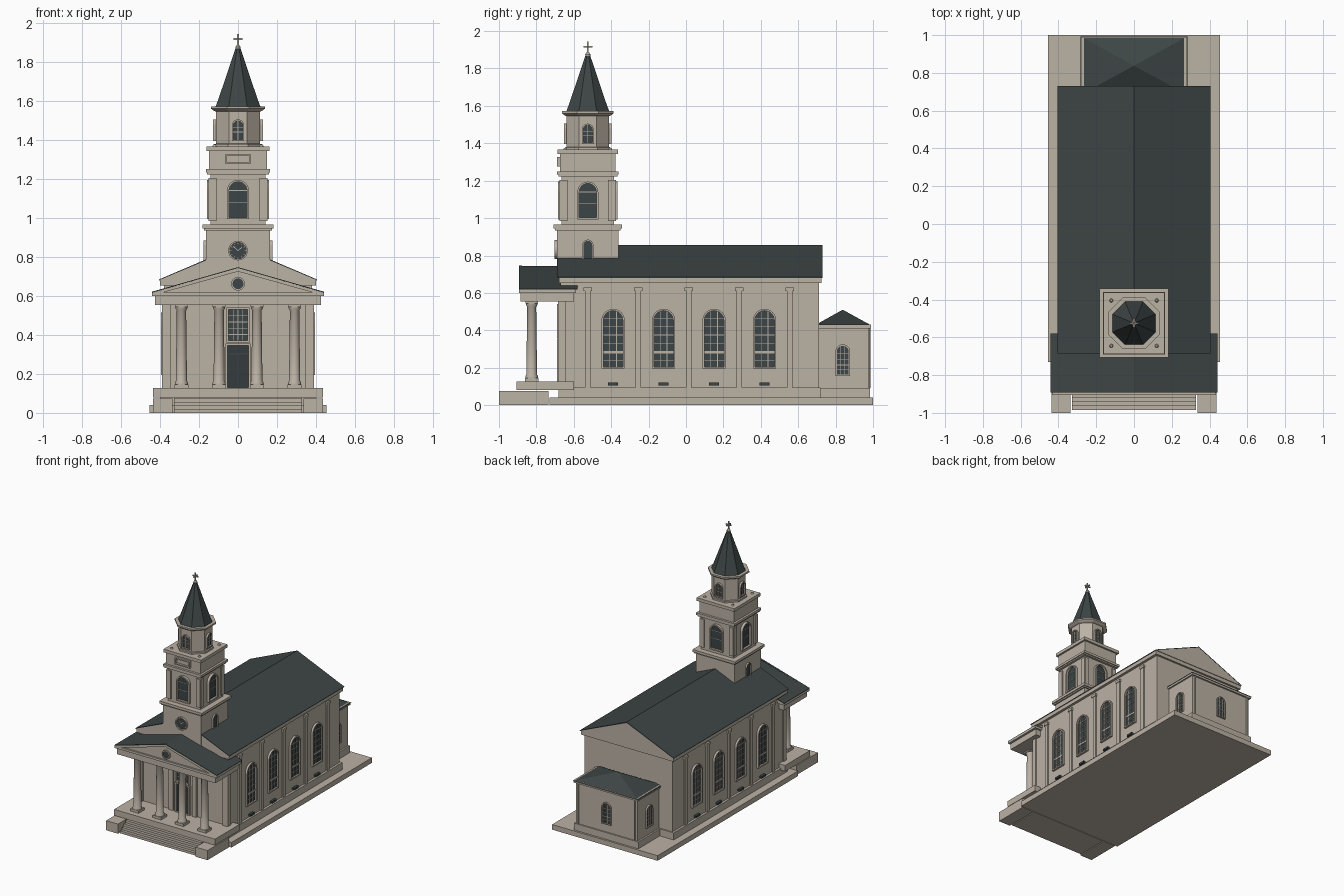
import bpy, bmesh, math
from mathutils import Matrix, Vector

if "Cube" in bpy.data.objects:
    bpy.data.objects.remove(bpy.data.objects["Cube"])


def material(name, rgb):
    m = bpy.data.materials.new(name)
    m.diffuse_color = (*rgb, 1)
    m.use_nodes = True
    m.node_tree.nodes["Principled BSDF"].inputs["Base Color"].default_value = m.diffuse_color
    return m


STONE = material("warm stone", (0.50, 0.445, 0.375))
SLATE = material("dark slate", (0.048, 0.06, 0.06))
GLASS = material("dark glass", (0.045, 0.058, 0.062))
DOOR = material("dark door", (0.035, 0.044, 0.048))


def finish(name, bm, mat, smooth=False, mtx=None):
    if mtx:
        bm.transform(mtx)
    bmesh.ops.recalc_face_normals(bm, faces=bm.faces)
    me = bpy.data.meshes.new(name)
    bm.to_mesh(me)
    bm.free()
    me.materials.append(mat)
    if smooth:
        for p in me.polygons:
            p.use_smooth = True
        me.set_sharp_from_angle(angle=math.radians(35))
    ob = bpy.data.objects.new(name, me)
    bpy.context.collection.objects.link(ob)
    return ob


def box(name, x, y, z, mat=STONE, mtx=None):
    """Box from (min, max) pairs."""
    bm = bmesh.new()
    bmesh.ops.create_cube(bm, size=1)
    for v in bm.verts:
        v.co = Vector([(r[0] + r[1]) / 2 + c * (r[1] - r[0]) for r, c in zip((x, y, z), v.co)])
    return finish(name, bm, mat, mtx=mtx)


def prism(name, pts, y0, y1, mat=STONE, mtx=None):
    """Extrude an (x, z) outline along y."""
    bm = bmesh.new()
    a = [bm.verts.new((p[0], y0, p[1])) for p in pts]
    b = [bm.verts.new((p[0], y1, p[1])) for p in pts]
    bm.faces.new(a)
    bm.faces.new(b)
    n = len(pts)
    for i in range(n):
        bm.faces.new((a[i], a[(i + 1) % n], b[(i + 1) % n], b[i]))
    return finish(name, bm, mat, mtx=mtx)


def ring(name, outer, inner, y0, y1, mtx):
    """Frame between two matching (x, z) outlines."""
    bm = bmesh.new()
    loops = [[bm.verts.new((p[0], y, p[1])) for p in pts]
             for pts, y in ((outer, y0), (outer, y1), (inner, y1), (inner, y0))]
    n = len(outer)
    for k in range(4):
        a, b = loops[k], loops[(k + 1) % 4]
        for i in range(n):
            bm.faces.new((a[i], a[(i + 1) % n], b[(i + 1) % n], b[i]))
    return finish(name, bm, STONE, mtx=mtx)


def lathe(name, x, y, profile, seg=20, turn=0.0, mat=STONE, smooth=True):
    """Stack of rings from (radius, z) points."""
    bm = bmesh.new()
    loops = [[bm.verts.new((x + r * math.cos(turn + 2 * math.pi * i / seg),
                            y + r * math.sin(turn + 2 * math.pi * i / seg), z)) for i in range(seg)]
             for r, z in profile]
    for a, b in zip(loops, loops[1:]):
        for i in range(seg):
            bm.faces.new((a[i], a[(i + 1) % seg], b[(i + 1) % seg], b[i]))
    bm.faces.new(loops[0])
    bm.faces.new(loops[-1])
    return finish(name, bm, mat, smooth)


def wall(x, y, deg):
    """Matrix for a wall point; 0 faces the front, 90 faces +x."""
    return Matrix.Translation((x, y, 0)) @ Matrix.Rotation(math.radians(deg), 4, 'Z')


def arch(w, z0, z1, n=12):
    r = w / 2
    return [(-r, z0), (r, z0)] + [(r * math.cos(math.pi * i / n), z1 - r + r * math.sin(math.pi * i / n))
                                  for i in range(n + 1)]


def circle(r, z, n=24):
    return [(r * math.cos(2 * math.pi * i / n), z + r * math.sin(2 * math.pi * i / n)) for i in range(n)]


def arched_window(name, m, w, z0, z1, t=0.01, bars_u=(), bars_z=(), out=0.012):
    ring(name + "_frame", arch(w, z0, z1), arch(w - 2 * t, z0 + t, z1 - t), -out, 0.002, m)
    prism(name + "_glass", arch(w - 1.8 * t, z0 + t * .9, z1 - t * .9), -0.004, 0.002, GLASS, m)
    r = w / 2 - t
    top = z1 - w / 2
    for u in bars_u:
        box(name + "_bar", (u - .002, u + .002), (-.007, 0), (z0 + t, top + math.sqrt(r * r - u * u)), mtx=m)
    for z, th in bars_z:
        h = r if z < top else math.sqrt(max(r * r - (z - top) ** 2, 0))
        box(name + "_rail", (-h, h), (-.007, 0), (z - th / 2, z + th / 2), mtx=m)


def gable_roof(name, half, y0, y1, z0, z1, t=0.007):
    prism(name + "_gable", [(-half, z0), (half, z0), (0, z1 - t)], y0, y1)
    prism(name + "_slates", [(half, z0), (half, z0 + t * .6), (0, z1), (-half, z0 + t * .6), (-half, z0), (0, z1 - t)],
          y0 - .001, y1 + .001, SLATE)


# plinth, steps and portico floor
box("plinth", (-.455, .455), (-.73, 1), (0, .04))
for s in (-1, 1):
    box("step_cheek", sorted((s * .335, s * .437)), (-1, -.735), (0, .075))
for i in range(4):
    box("step", (-.327, .327), (-.985 + .022 * i, -.735), (.019 * i, .019 * (i + 1)))
box("portico_floor", (-.435, .435), (-.905, -.6), (.08, .127))

# nave
box("nave_base", (-.398, .398), (-.683, .72), (.04, .095))
box("nave_walls", (-.38, .38), (-.67, .71), (.09, .655))
box("nave_cornice", (-.4, .4), (-.68, .725), (.652, .682))
gable_roof("nave_roof", .405, -.685, .73, .68, .857)
for s in (-1, 1):
    for i in range(5):
        m = wall(s * .38, -.525 + .27 * i, 90 * s)
        box("nave_pilaster", (-.015, .015), (-.01, 0), (.09, .61), mtx=m)
        box("pilaster_cap", (-.022, .022), (-.014, 0), (.61, .63), mtx=m)
    for i in range(4):
        m = wall(s * .38, -.39 + .27 * i, 90 * s)
        arched_window("nave_window", m, .124, .195, .515, bars_u=(-.018, .018), out=.016,
                      bars_z=((.24, .003), (.283, .012), (.33, .003), (.375, .003), (.42, .003), (.462, .005)))
        box("cellar_vent", (-.026, .026), (-.019, 0), (.106, .121), GLASS, mtx=m)
    # pilasters on the entrance wall and nave corners
    for x in (.365, .1):
        box("entrance_pilaster", (s * x - .018, s * x + .018), (-.685, -.66), (.127, .555))
    box("corner_pilaster", sorted((s * .37, s * .39)), (-.68, -.645), (.09, .635))
    for x in (.29, .097):
        lathe("portico_column", s * x, -.825, [(.034, .145), (.034, .155), (.028, .165), (.027, .3),
              (.024, .525), (.03, .535), (.03, .545)])
        box("column_base", (s * x - .036, s * x + .036), (-.861, -.789), (.127, .146))
        box("column_cap", (s * x - .033, s * x + .033), (-.858, -.792), (.543, .557))

# entrance door and window over it
m = wall(0, -.67, 0)
rect = lambda h, a, b: [(-h, a), (h, a), (h, b), (-h, b)]
ring("door_frame", rect(.064, .127, .355), rect(.053, .13, .345), -.02, 0, m)
box("door", (-.054, .054), (-.006, 0), (.128, .347), DOOR, m)
box("door_split", (-.0015, .0015), (-.009, 0), (.13, .3), GLASS, m)
box("door_rail", (-.053, .053), (-.009, 0), (.3, .306), GLASS, m)
ring("entrance_window_frame", rect(.058, .36, .54), rect(.048, .37, .53), -.02, 0, m)
box("entrance_window_glass", (-.05, .05), (-.005, 0), (.368, .532), GLASS, m)
for u in (-.024, 0, .024):
    box("entrance_window_bar", (u - .002, u + .002), (-.009, 0), (.37, .53), mtx=m)
for i in range(1, 5):
    z = .37 + .032 * i
    box("entrance_window_rail", (-.048, .048), (-.009, 0), (z - .002, z + .002), mtx=m)

# portico top
box("entablature", (-.425, .425), (-.885, -.6), (.553, .6))
box("entablature_cornice", (-.442, .442), (-.893, -.587), (.6, .618))
gable_roof("portico_roof", .442, -.88, -.58, .617, .745)
for s in (-1, 1):
    prism("raking_trim", [(s * .442, .617), (0, .742), (0, .725), (s * .385, .617)], -.893, -.878)
    prism("raking_slates", [(s * .442, .618), (s * .442, .621), (0, .747), (0, .741)], -.893, -.878, SLATE)
m = wall(0, -.88, 0)
ring("oculus_frame", circle(.035, .662), circle(.028, .662), -.01, 0, m)
prism("oculus_glass", circle(.029, .662), -.004, .001, GLASS, m)

# tower stages, all square about the tower axis
TY = -.525


def block(name, h, z0, z1):
    box(name, (-h, h), (TY - h, TY + h), (z0, z1))


block("tower_base", .165, .62, .937)
block("base_cornice", .175, .935, .95)
block("base_cornice_top", .183, .945, .965)
block("belfry", .14, .96, 1.23)
block("belfry_cornice", .158, 1.222, 1.235)
block("belfry_cornice_top", .165, 1.232, 1.25)
block("attic", .148, 1.25, 1.345)
block("attic_cornice", .162, 1.342, 1.366)
for k in range(4):
    a = math.radians(90 * k)
    sx, sy = math.sin(a), -math.cos(a)
    m = wall(sx * .14, TY + sy * .14, 90 * k)
    for u in (-.127, .127):
        box("belfry_pilaster", (u - .018, u + .018), (-.01, 0), (.985, 1.205), mtx=m)
    arched_window("belfry_window", m, .112, .993, 1.195, bars_z=((1.08, .004), (1.14, .004)), out=.02)
    m = wall(sx * .113, TY + sy * .113, 90 * k)
    arched_window("lantern_window", m, .064, 1.395, 1.505, .008, bars_u=(0,), bars_z=((1.44, .003), (1.465, .003)), out=.014)
    if k % 2:
        m = wall(sx * .165, TY + sy * .165, 90 * k)
        arched_window("tower_base_window", m, .06, .775, .885, .006)
    q = math.radians(45 + 90 * k)
    lathe("corner_knob", .17 * math.cos(q), TY + .17 * math.sin(q), [(.01, 1.364), (.01, 1.37), (.006, 1.376)], 10)

# attic panel
m = wall(0, TY - .148, 0)
ring("attic_panel_frame", rect(.065, 1.275, 1.328), rect(.056, 1.284, 1.319), -.016, 0, m)

# clock
m = wall(0, TY - .165, 0)
ring("clock_rim", circle(.05, .832), circle(.042, .832), -.014, 0, m)
prism("clock_face", circle(.043, .832), -.005, .001, GLASS, m)
for ang, ln in ((50, .026), (-48, .034)):
    h = m @ Matrix.Translation((0, 0, .832)) @ Matrix.Rotation(math.radians(ang), 4, 'Y')
    box("clock_hand", (-.002, .002), (-.008, 0), (0, ln), mtx=h)
for i in range(12):
    h = m @ Matrix.Translation((0, 0, .832)) @ Matrix.Rotation(math.radians(30 * i), 4, 'Y')
    box("clock_mark", (-.0015, .0015), (-.007, 0), (.034, .04), mtx=h)

# eight-sided lantern and spire
C = 1 / math.cos(math.pi / 8)
lathe("lantern", 0, TY, [(.122 * C, 1.366), (.122 * C, 1.378), (.113 * C, 1.38), (.113 * C, 1.545), (.125 * C, 1.55),
      (.138 * C, 1.56), (.138 * C, 1.572)], 8, math.pi / 8, smooth=False)
lathe("spire", 0, TY, [(.115 * C, 1.57), (.1 * C, 1.61), (.013 * C, 1.868)], 8, math.pi / 8, SLATE, False)
lathe("finial", 0, TY, [(.013, 1.865), (.014, 1.875), (.008, 1.885)], 12)
box("cross_post", (-.004, .004), (TY - .004, TY + .004), (1.88, 1.943))
box("cross_arm", (-.024, .024), (TY - .004, TY + .004), (1.913, 1.921))
box("cross_arm_side", (-.004, .004), (TY - .024, TY + .024), (1.913, 1.921))

# rear annex with hipped roof
box("annex_base", (-.278, .278), (.7, .985), (.04, .093))
box("annex_walls", (-.265, .265), (.7, .975), (.09, .42))
box("annex_cornice", (-.277, .277), (.7, .988), (.41, .43))
bm = bmesh.new()
lo = [bm.verts.new((x, y, .425)) for x, y in ((-.282, .685), (.282, .685), (.282, .993), (-.282, .993))]
tip = bm.verts.new((0, .838, .51))
bm.faces.new(lo)
for i in range(4):
    bm.faces.new((lo[i], lo[(i + 1) % 4], tip))
finish("annex_roof", bm, SLATE)
for x, y, d in ((.265, .838, 90), (-.265, .838, -90), (0, .975, 180)):
    arched_window("annex_window", wall(x, y, d), .08, .155, .325, .008, bars_u=(-.011, .011),
                  bars_z=((.19, .003), (.215, .005), (.245, .003), (.275, .003)))
for s in (-1, 1):
    lathe("annex_downpipe", s * .243, .98, [(.006, .093), (.006, .41)], 10)
